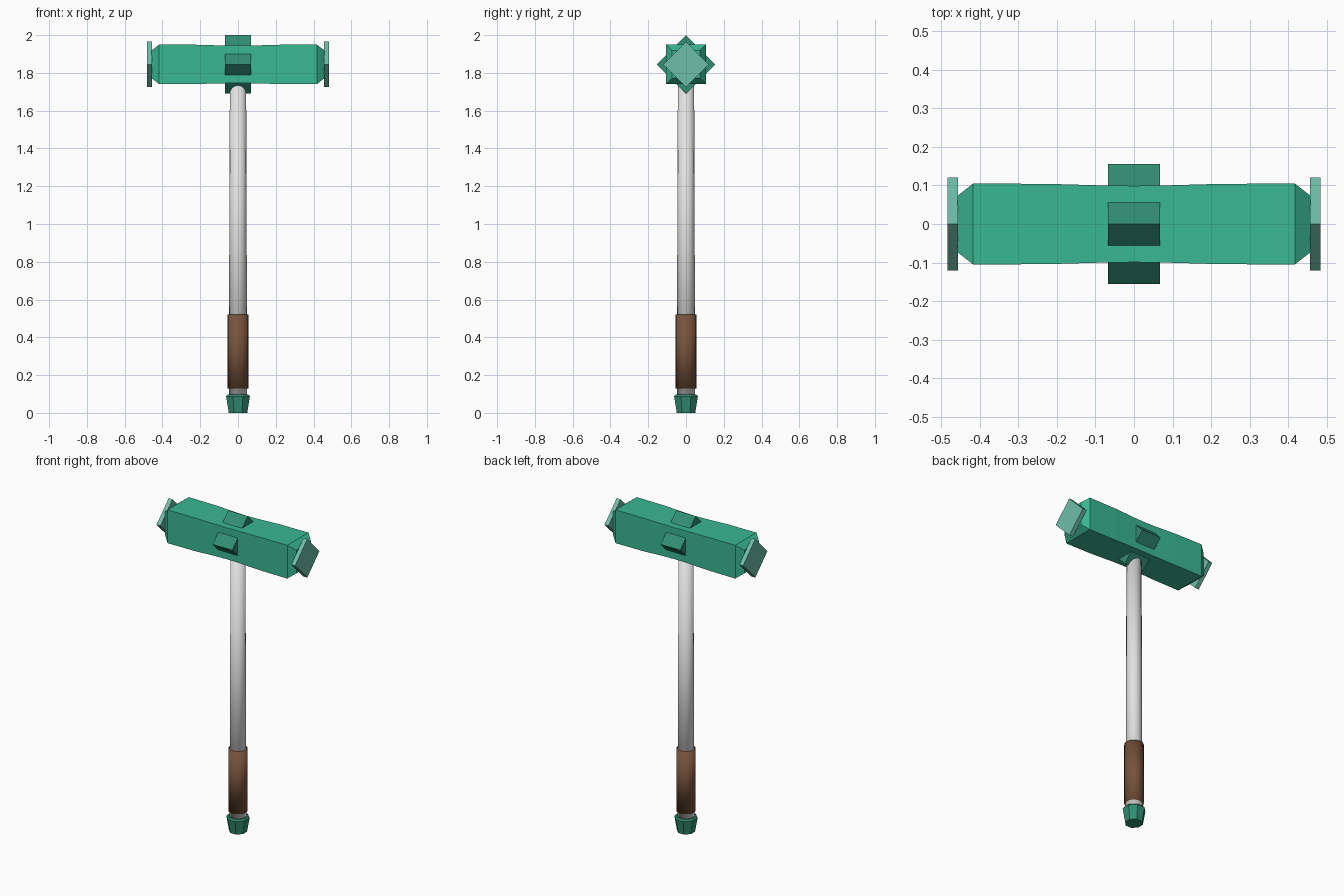
import bpy, bmesh
from math import cos, sin, pi, sqrt

cube = bpy.data.objects.get("Cube")
if cube:
    bpy.data.objects.remove(cube, do_unlink=True)


def material(name, rgb):
    """Flat material from an sRGB 0-255 colour, stored as linear."""
    lin = [((c / 255 + 0.055) / 1.055) ** 2.4 for c in rgb] + [1.0]
    m = bpy.data.materials.new(name)
    m.use_nodes = True
    m.diffuse_color = lin
    m.node_tree.nodes["Principled BSDF"].inputs["Base Color"].default_value = lin
    return m


green = material("green", (58, 184, 147))
dark_green = material("dark green", (49, 142, 113))
pale_green = material("pale green", (110, 190, 167))
silver = material("silver", (226, 226, 226))
brown = material("brown leather", (118, 82, 59))


def loft(name, rings, sides, mat, axis="z", phase=0.0, z=0.0, smooth=False):
    """Capped loft of regular polygons; rings are (position, corner radius)."""
    bm = bmesh.new()
    loops = []
    for p, r in rings:
        loop = []
        for i in range(sides):
            a = phase + 2 * pi * i / sides
            u, v = r * cos(a), r * sin(a)
            loop.append(bm.verts.new((p, u, v + z) if axis == "x" else (u, v, p + z)))
        loops.append(loop)
    for a, b in zip(loops, loops[1:]):
        for i in range(sides):
            j = (i + 1) % sides
            bm.faces.new((a[i], a[j], b[j], b[i]))
    bm.faces.new(loops[0][::-1])
    bm.faces.new(loops[-1])
    bmesh.ops.recalc_face_normals(bm, faces=bm.faces)
    for f in bm.faces:
        f.smooth = smooth
    me = bpy.data.meshes.new(name)
    bm.to_mesh(me)
    bm.free()
    me.materials.append(mat)
    ob = bpy.data.objects.new(name, me)
    bpy.context.collection.objects.link(ob)
    return ob


HEAD_Z = 1.845

# Square head with a slight waist and chamfered ends, mirrored in x
half = [(0.0, 0.099), (0.08, 0.1), (0.22, 0.104), (0.417, 0.105), (0.458, 0.073)]
profile = [(-x, h) for x, h in half[:0:-1]] + half
loft("hammer_head", [(x, h * sqrt(2)) for x, h in profile], 4, green, "x", pi / 4, HEAD_Z)

# Diamond band through the middle, showing as a ridge on each side
loft("centre_band", [(-0.068, 0.155), (0.068, 0.155)], 4, dark_green, "x", 0, HEAD_Z)

# Diamond striking plates
for side, s in (("left", 1), ("right", -1)):
    loft(side + "_striking_plate", [(s * 0.456, 0.121), (s * 0.483, 0.121)],
         4, pale_green, "x", 0, HEAD_Z)

# Shaft, grip and pommel
loft("shaft", [(0.06, 0.049), (1.8, 0.043)], 16, silver, smooth=True)
loft("grip", [(0.13, 0.056), (0.52, 0.056)], 16, brown, smooth=True)
loft("pommel", [(0.0, 0.053), (0.088, 0.068), (0.097, 0.06)], 8, dark_green, phase=pi / 8)
